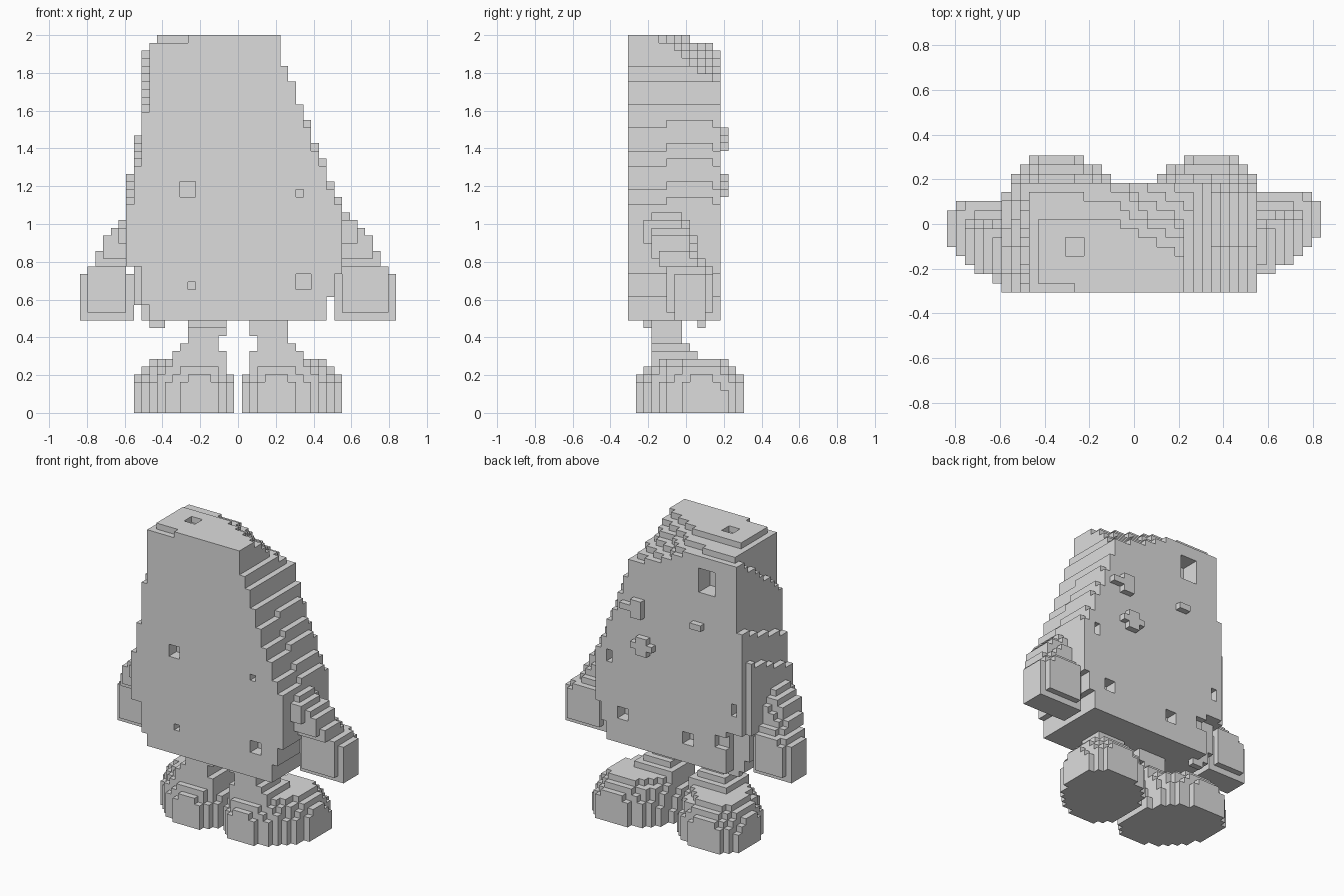
import bpy
import bmesh
from math import floor
from mathutils import Vector

S = 2 / 49                      # block size
NX, NY, NZ = 41, 15, 49
ORIGIN = Vector((-NX * S / 2, -NY * S / 2, 0))

cube = bpy.data.objects.get("Cube")
if cube:
    bpy.data.objects.remove(cube, do_unlink=True)

grey = bpy.data.materials.new("stone_grey")
grey.use_nodes = True
COLOR = (0.72, 0.72, 0.72, 1)
grey.diffuse_color = COLOR
grey.node_tree.nodes["Principled BSDF"].inputs["Base Color"].default_value = COLOR


def fill(rule):
    """Blocks whose centre satisfies rule(x, y, z)."""
    return {(i, j, k) for i in range(NX) for j in range(NY) for k in range(NZ)
            if rule(*(ORIGIN + Vector((i + .5, j + .5, k + .5)) * S))}


def box(x0, x1, y0, y1, z0, z1):
    return fill(lambda x, y, z: x0 < x < x1 and y0 < y < y1 and z0 < z < z1)


def lerp(points, t):
    """Piecewise linear lookup."""
    if t <= points[0][0]:
        return points[0][1]
    for (a, u), (b, v) in zip(points, points[1:]):
        if t <= b:
            return u + (v - u) * (t - a) / (b - a)
    return points[-1][1]


def build(name, cells):
    """Skin a set of blocks with their exposed faces only."""
    bm = bmesh.new()
    verts = {}

    def vert(c):
        if c not in verts:
            verts[c] = bm.verts.new(ORIGIN + Vector(c) * S)
        return verts[c]

    for cell in sorted(cells):
        for axis in range(3):
            for side in (0, 1):
                near = list(cell)
                near[axis] += 2 * side - 1
                if tuple(near) in cells:
                    continue
                u, v = (axis + 1) % 3, (axis + 2) % 3
                ring = []
                for du, dv in ((0, 0), (1, 0), (1, 1), (0, 1)):
                    c = list(cell)
                    c[axis] += side
                    c[u] += du
                    c[v] += dv
                    ring.append(vert(tuple(c)))
                bm.faces.new(ring if side else ring[::-1])
    mesh = bpy.data.meshes.new(name)
    bm.to_mesh(mesh)
    bm.free()
    mesh.materials.append(grey)
    bpy.context.collection.objects.link(bpy.data.objects.new(name, mesh))


# Body slab: sloping side, stepped straight side, chamfered top back edge
SLOPE = [(.49, .45), (.7, .52), (.85, .55), (1.1, .55), (1.3, .46),
         (1.5, .385), (1.7, .30), (1.85, .24), (2, .22)]
CHAMFER = [(-.25, .11), (.05, .055)]


def straight_edge(y, z):
    t = (y + .3) / .48
    front = S if y < -.18 else 0
    if z < .58:
        return -.51 + front
    if z < .78:
        return -.55 + front
    if z < 1.1 + .17 * t:
        return -.59 if y < .14 else -.55
    if z < 1.3 + .17 * t:
        return -.55
    if z < 1.6 + .36 * t:
        return -.51
    return -.47 if z < 1.96 else -.43


def body_rule(x, y, z):
    if z < .49 or y > .184:
        return False
    lower = S if 1.1 < z < 1.6 and (y < -.12 or y > .14) else 0
    if not straight_edge(y, z) < x < lerp(SLOPE, z + lower):
        return False
    steps = floor((2 - z) / S)
    return y < .02 + lerp(CHAMFER, x) * steps - .45 * max(0, x + .12)


body = fill(body_rule)

# Pits in the front, back and top
for pit in [(-.31, -.22, -.31, -.22, 1.14, 1.23), (.30, .35, -.31, -.22, 1.14, 1.19),
            (-.27, -.22, -.31, -.22, .65, .70), (.30, .39, -.31, -.22, .65, .74),
            (-.31, -.22, -.14, -.06, 1.95, 2), (-.43, -.27, -.31, -.26, 1.96, 2),
            (-.35, -.22, .06, .19, 1.67, 1.84), (.42, .47, .1, .19, 1.02, 1.1),
            (.30, .39, .1, .19, .65, .74), (-.19, -.10, .1, .19, .61, .70),
            (-.43, -.35, .14, .19, .65, .74), (-.56, -.43, .1, .19, .49, .78),
            (-.51, -.47, .1, .19, .89, .98)]:
    body -= box(*pit)

# Lumps on the back and under the base
for lump in [(.18, .34, .18, .23, 1.42, 1.47), (.18, .27, .18, .23, 1.38, 1.52),
             (.1, .27, .18, .23, 1.18, 1.23), (.14, .23, .18, .23, 1.14, 1.27),
             (-.27, -.18, .18, .23, 1.42, 1.46),
             (-.47, -.39, .06, .1, .45, .49), (-.27, -.06, -.22, -.18, .45, .49)]:
    body |= box(*lump)
build("body", body)

# Arms: tapering up to the shoulder, swinging back towards the hand
REACH = [(.73, .83), (.78, .78), (.80, .76), (.86, .745), (.88, .72),
         (.93, .70), (.96, .675), (1.0, .64), (1.04, .59)]
SWING = [(.6, .02), (.74, .02), (.84, -.06), (1.02, -.11)]


def arm_cells(side, inner, shift):
    def rule(x, y, z):
        x *= side
        reach = lerp(REACH, z)
        if not (.49 < z < 1.06 and inner < x < reach):
            return False
        if .74 < z < .78 and x < inner + S:
            return False
        half = min(.125, .075 + .9 * (reach - x), .08 + .8 * (z - .49))
        if z < .74:
            half = min(half, .06 + .8 * (x - inner))
        return abs(y - shift - lerp(SWING, z)) < half
    return fill(rule) - body


build("left_arm", arm_cells(1, .51, 0))
build("right_arm", arm_cells(-1, .55, -.04))


# Legs and rounded, splayed feet, cut back at the outer toe corner
def foot_rule(side):
    def rule(x, y, z):
        u = (side * x - .285 - .2 * (y - .02)) / .262
        v = (y - .02) / .295
        p = 1.7 if u > 0 and v < 0 else 2.3
        plan = (abs(u) ** p + abs(v) ** p) ** (1 / p)
        return .02 < side * x < .55 and plan ** 3.2 + (z / .305) ** 3 < 1
    return rule


def leg_rule(side):
    def rule(x, y, z):
        x *= side
        inner = .06 if z > .41 or z < .33 else .1
        ankle = .085 if z < .33 else .045 if z < .37 else 0
        return (.2 < z < .49 and inner < x < .265 + ankle
                and -.185 < y < -.02 + ankle)
    return rule


for label, side in (("left", 1), ("right", -1)):
    foot = fill(foot_rule(side))
    build(label + "_foot", foot)
    build(label + "_leg", fill(leg_rule(side)) - foot)
